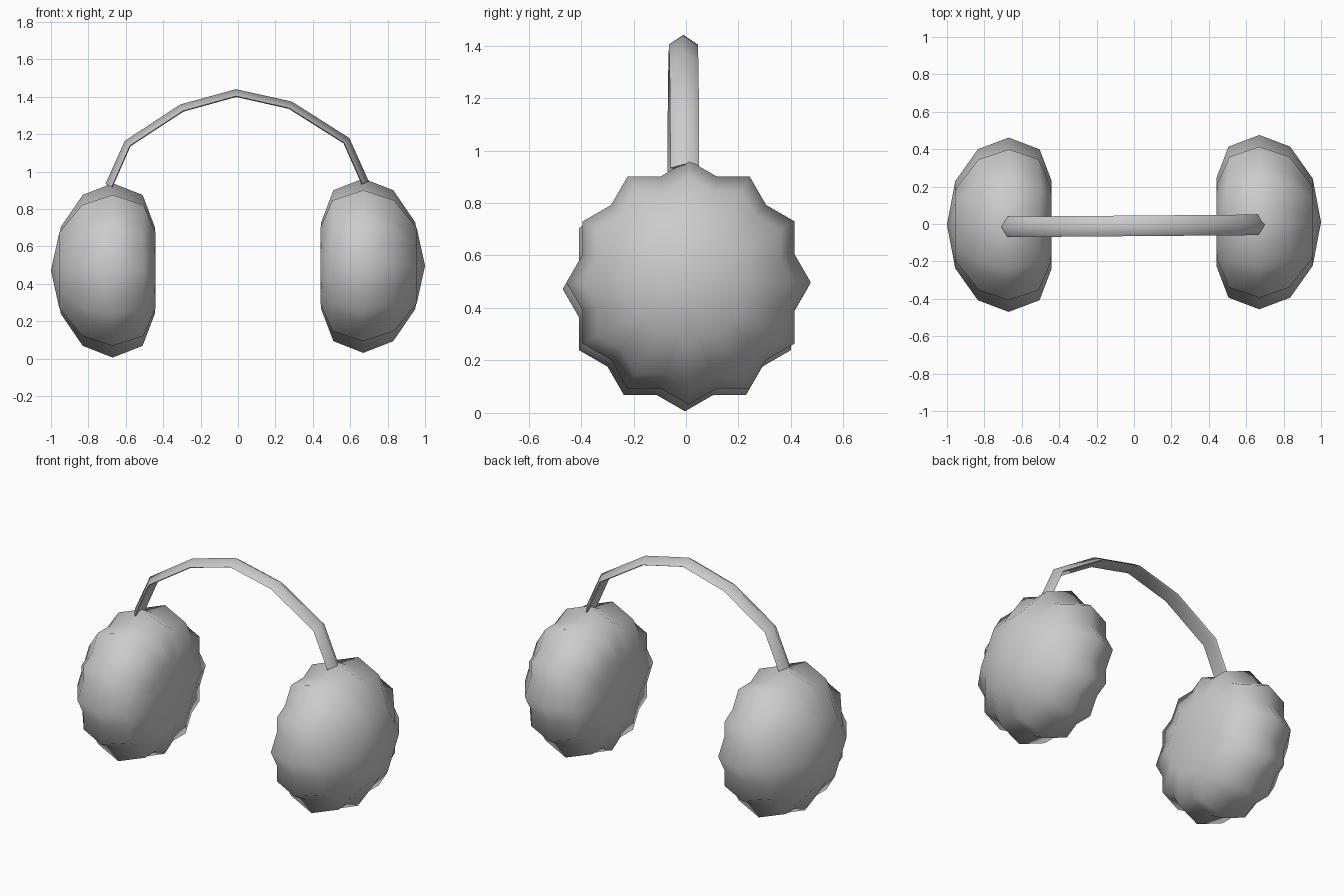
import bpy, bmesh
from math import radians
from mathutils import Matrix, Vector

cube = bpy.data.objects.get("Cube")
if cube:
    bpy.data.objects.remove(cube)

grey = bpy.data.materials.new("soft_grey")
grey.use_nodes = True
colour = (0.6, 0.6, 0.6, 1)
grey.diffuse_color = colour
grey.node_tree.nodes["Principled BSDF"].inputs["Base Color"].default_value = colour


def finish(name, bm, angle):
    bmesh.ops.recalc_face_normals(bm, faces=bm.faces)
    mesh = bpy.data.meshes.new(name)
    bm.to_mesh(mesh)
    bm.free()
    mesh.materials.append(grey)
    obj = bpy.data.objects.new(name, mesh)
    bpy.context.collection.objects.link(obj)
    bpy.ops.object.select_all(action="DESELECT")
    obj.select_set(True)
    bpy.context.view_layer.objects.active = obj
    bpy.ops.object.shade_smooth_by_angle(angle=radians(angle))
    return obj


def ear_pad(name, side, centre, turn, width, inner):
    """Six-sided ellipsoid lying along x, pressed flat on the head side."""
    bm = bmesh.new()
    bmesh.ops.create_uvsphere(bm, u_segments=6, v_segments=6, radius=1)
    place = (Matrix.Diagonal((width, 0.466, 0.466, 1))
             @ Matrix.Rotation(radians(turn), 4, "X")
             @ Matrix.Rotation(radians(90), 4, "Y"))
    bm.transform(place)
    for v in bm.verts:
        if v.co.x * side < -inner:
            v.co.x = -inner * side
    bm.transform(Matrix.Translation(centre))
    finish(name, bm, 80)


# Fluffy pads: two turned ellipsoids per ear make the twelve tufts
for label, side, centre in (("left", 1, (0.67, 0.01, 0.497)),
                            ("right", -1, (-0.67, -0.004, 0.472))):
    ear_pad(label + "_ear_pad", side, centre, 0, 0.33, 0.23)
    ear_pad(label + "_ear_pad_tufts", side, centre, 30, 0.32, 0.225)

# Headband: a shallow ridged strip swept along the arch
arch = [Vector((x, -0.01 + 0.008 * x, z)) for x, z in (
    (-0.69, 0.925), (-0.59, 1.15), (-0.3, 1.34), (-0.01, 1.42),
    (0.28, 1.355), (0.58, 1.165), (0.68, 0.94))]
section = [(0, 0.021), (0.055, -0.016), (0.045, -0.021),
           (0, -0.008), (-0.045, -0.021), (-0.055, -0.016)]
bm = bmesh.new()
rings = []
for i, p in enumerate(arch):
    along = (arch[min(i + 1, len(arch) - 1)] - arch[max(i - 1, 0)]).normalized()
    out = Vector((-along.z, 0, along.x)).normalized()
    rings.append([bm.verts.new(p + out * h + Vector((0, w, 0)))
                  for w, h in section])
for a, b in zip(rings, rings[1:]):
    for j in range(len(section)):
        k = (j + 1) % len(section)
        bm.faces.new((a[j], a[k], b[k], b[j]))
bm.faces.new(rings[0])
bm.faces.new(rings[-1])
finish("headband", bm, 75)
